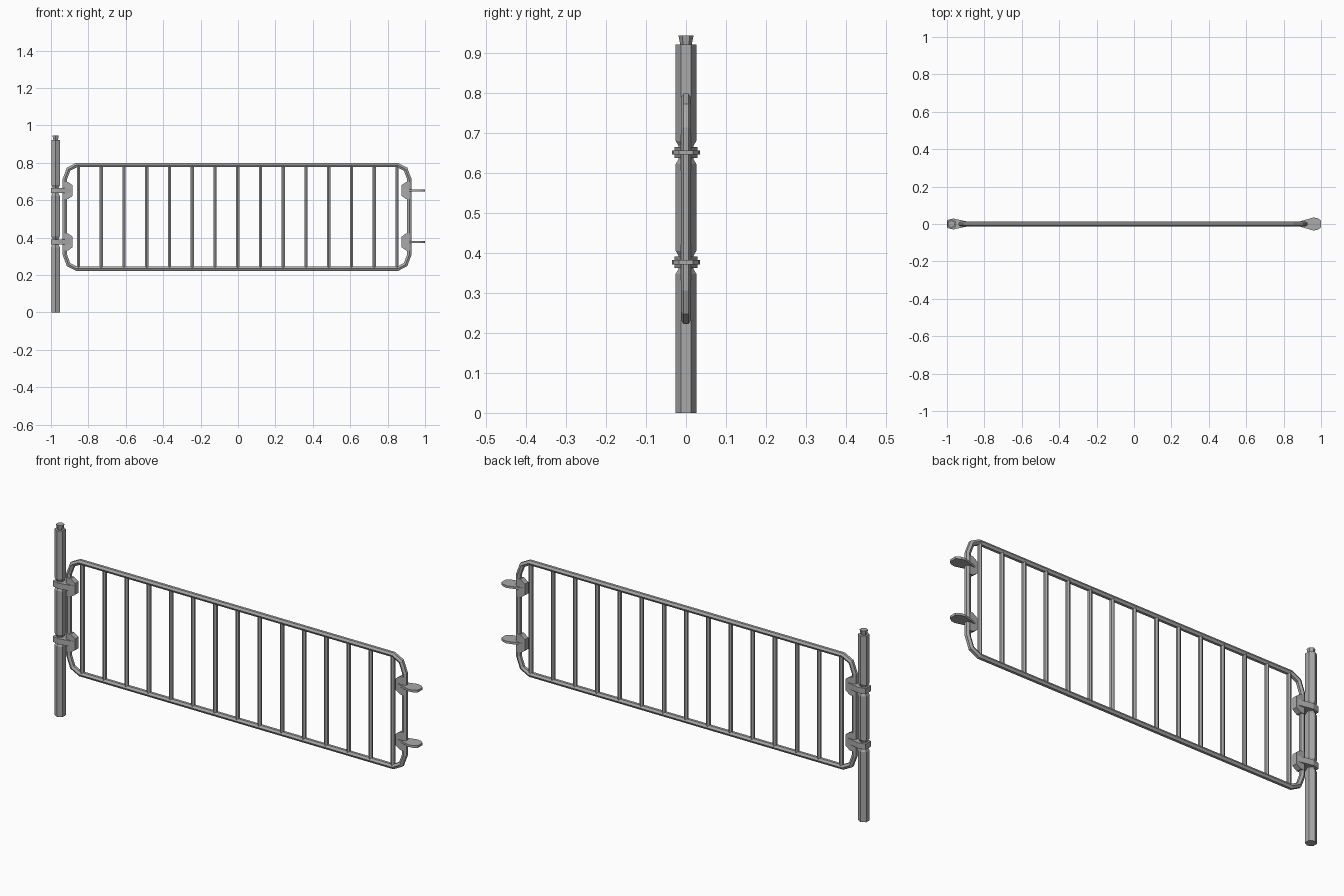
import bpy, bmesh
from math import cos, sin, pi
from mathutils import Vector

cube = bpy.data.objects.get("Cube")
if cube:
    bpy.data.objects.remove(cube, do_unlink=True)

steel = bpy.data.materials.new("grey steel")
steel.use_nodes = True
colour = (0.4, 0.4, 0.4, 1)
steel.diffuse_color = colour
steel.node_tree.nodes["Principled BSDF"].inputs["Base Color"].default_value = colour

SIDES = 6


def finish(name, bm):
    bmesh.ops.recalc_face_normals(bm, faces=bm.faces)
    mesh = bpy.data.meshes.new(name)
    bm.to_mesh(mesh)
    bm.free()
    mesh.materials.append(steel)
    obj = bpy.data.objects.new(name, mesh)
    bpy.context.scene.collection.objects.link(obj)
    return obj


def bridge(bm, a, b):
    for i in range(len(a)):
        j = (i + 1) % len(a)
        bm.faces.new((a[i], a[j], b[j], b[i]))


def turned(name, x, profile):
    """Hexagonal column from (radius, z) pairs, corners pointing front and back."""
    bm = bmesh.new()
    rings = []
    for r, z in profile:
        angles = [pi / 2 + 2 * pi * i / SIDES for i in range(SIDES)]
        rings.append([bm.verts.new((x + r * cos(a), r * sin(a), z)) for a in angles])
    for a, b in zip(rings, rings[1:]):
        bridge(bm, a, b)
    bm.faces.new(rings[0])
    bm.faces.new(rings[-1])
    return finish(name, bm)


def prism(name, points, offset):
    """Closed outline extruded along the offset vector."""
    bm = bmesh.new()
    a = [bm.verts.new(p) for p in points]
    b = [bm.verts.new(Vector(p) + Vector(offset)) for p in points]
    bridge(bm, a, b)
    bm.faces.new(a)
    bm.faces.new(b)
    return finish(name, bm)


def tube_loop(name, path, radius):
    """Closed hexagonal tube with mitred corners along an x-z path."""
    bm = bmesh.new()
    rings = []
    n = len(path)
    for i in range(n):
        p = Vector(path[i])
        d1 = (p - Vector(path[i - 1])).normalized()
        d2 = (Vector(path[(i + 1) % n]) - p).normalized()
        n1 = Vector((d1.y, -d1.x))
        n2 = Vector((d2.y, -d2.x))
        mitre = (n1 + n2) / (1 + n1.dot(n2))
        ring = []
        for k in range(SIDES):
            a = 2 * pi * k / SIDES
            q = p + mitre * radius * sin(a)
            ring.append(bm.verts.new((q.x, radius * cos(a), q.y)))
        rings.append(ring)
    for i in range(n):
        bridge(bm, rings[i], rings[(i + 1) % n])
    return finish(name, bm)


# Hinge post with a groove at each hinge, and its flared cap
POST_X, POST_R = -0.975, 0.026
HINGES = {"lower": 0.377, "upper": 0.652}
profile = [(POST_R, 0)]
for z in HINGES.values():
    profile += [(POST_R, z - 0.029), (0.019, z - 0.017),
                (0.019, z + 0.017), (POST_R, z + 0.029)]
profile.append((POST_R, 0.922))
turned("post", POST_X, profile)
turned("post_cap", POST_X, [(0.014, 0.92), (0.019, 0.945)])

# Rounded rectangular gate frame
MID_X, MID_Z, HALF_W, HALF_H = -0.005, 0.511, 0.921, 0.277
corner = [(HALF_W, HALF_H - 0.075), (HALF_W - 0.02, HALF_H - 0.022),
          (HALF_W - 0.062, HALF_H)]
path = []
for sx, sz in ((1, 1), (-1, 1), (-1, -1), (1, -1)):
    points = corner if sx * sz > 0 else corner[::-1]
    path += [(MID_X + sx * x, MID_Z + sz * z) for x, z in points]
tube_loop("gate_frame", path, 0.013)

# Upright bars
BARS = 15
for i in range(BARS):
    x = -0.853 + i * 1.703 / (BARS - 1)
    turned(f"bar_{i + 1}", x, [(0.0105, MID_Z - HALF_H), (0.0105, MID_Z + HALF_H)])


def flat_plate(name, half, z, thick):
    outline = half + [(x, -y) for x, y in reversed(half)]
    prism(name, [(x, y, z - thick / 2) for x, y in outline], (0, 0, thick))


# Hinge straps on the post, latch tongues on the far end, and their frame brackets
strap = [(-1.0, 0.021), (-0.965, 0.029), (-0.89, 0.013)]
tongue = [(0.88, 0.012), (0.96, 0.035), (0.982, 0.031), (1.0, 0.018)]
bracket = [(HALF_W, 0.045), (HALF_W - 0.018, 0.045), (HALF_W - 0.042, 0.028)]
for level, z in HINGES.items():
    flat_plate(f"{level}_hinge_strap", strap, z, 0.028)
    flat_plate(f"{level}_latch_tongue", tongue, z, 0.011)
    for side, s in (("right", -1), ("left", 1)):
        outline = bracket + [(x, -h) for x, h in reversed(bracket)]
        prism(f"{level}_{side}_bracket",
              [(MID_X + s * x, -0.0135, z + h) for x, h in outline], (0, 0.027, 0))
